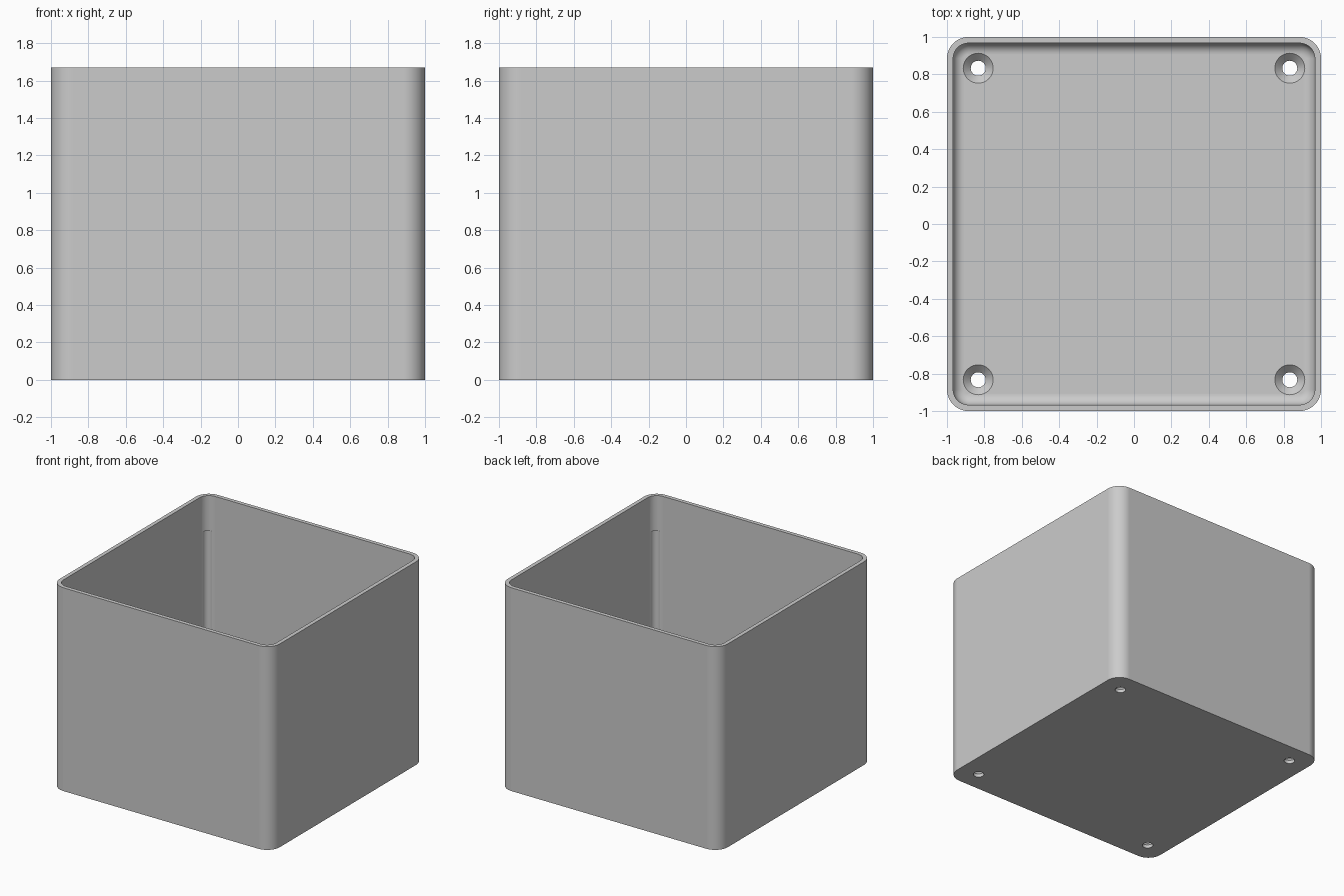
import bpy, bmesh
from math import sin, cos, pi, radians

cube = bpy.data.objects.get("Cube")
if cube:
    bpy.data.objects.remove(cube, do_unlink=True)

HEIGHT, WALL, FLOOR = 1.67, 0.033, 0.067
CORNER, FILLET = 0.115, 0.06
HOLE, HEAD, SPACING = 0.04, 0.08, 0.833

grey = bpy.data.materials.new("plain_grey")
grey.use_nodes = True
grey.diffuse_color = (0.6, 0.6, 0.6, 1)
grey.node_tree.nodes["Principled BSDF"].inputs["Base Color"].default_value = grey.diffuse_color


def rounded_square(half, radius, z, steps=10):
    """Ring of points around a square with rounded corners."""
    c = half - radius
    ring = []
    for k, (sx, sy) in enumerate(((1, 1), (-1, 1), (-1, -1), (1, -1))):
        for i in range(steps + 1):
            a = (k + i / steps) * pi / 2
            ring.append((sx * c + radius * cos(a), sy * c + radius * sin(a), z))
    return ring


def circle(x, y, radius, z, steps=40):
    return [(x + radius * cos(2 * pi * i / steps),
             y + radius * sin(2 * pi * i / steps), z) for i in range(steps)]


def loft(name, rings):
    """Closed solid skinned through a list of rings, capped at both ends."""
    bm = bmesh.new()
    loops = [[bm.verts.new(p) for p in ring] for ring in rings]
    n = len(loops[0])
    for low, high in zip(loops, loops[1:]):
        for i in range(n):
            j = (i + 1) % n
            bm.faces.new((low[i], low[j], high[j], high[i]))
    bm.faces.new(loops[0][::-1])
    bm.faces.new(loops[-1])
    bmesh.ops.recalc_face_normals(bm, faces=bm.faces[:])
    mesh = bpy.data.meshes.new(name)
    bm.to_mesh(mesh)
    bm.free()
    mesh.materials.append(grey)
    obj = bpy.data.objects.new(name, mesh)
    bpy.context.collection.objects.link(obj)
    return obj


# Open box: outer wall, rim, inner wall, filleted inner floor
inner, inner_r = 1 - WALL, CORNER - WALL
rings = [rounded_square(1, CORNER, 0), rounded_square(1, CORNER, HEIGHT),
         rounded_square(inner, inner_r, HEIGHT)]
for i in range(9):
    a = i / 8 * pi / 2
    inset = FILLET * (1 - cos(a))
    rings.append(rounded_square(inner - inset, inner_r - inset,
                                FLOOR + FILLET * (1 - sin(a))))
box = loft("open_box", rings)

# Countersunk screw holes and shallow inner corner grooves
cutters = []
for sx in (-1, 1):
    for sy in (-1, 1):
        x, y = sx * SPACING, sy * SPACING
        cutters.append(loft("screw_hole_cutter", [
            circle(x, y, HOLE, -0.1), circle(x, y, HOLE, FLOOR - 0.04),
            circle(x, y, HEAD, FLOOR), circle(x, y, HEAD, FLOOR + 0.1)]))
        x, y = sx * 0.925, sy * 0.925
        cutters.append(loft("corner_groove_cutter", [
            circle(x, y, HOLE, 0.2), circle(x, y, HOLE, 1.38)]))

for cutter in cutters:
    cutter.hide_render = True
    cut = box.modifiers.new("cut", 'BOOLEAN')
    cut.operation = 'DIFFERENCE'
    cut.solver = 'EXACT'
    cut.object = cutter

# Bake the cuts and discard the cutters
bpy.context.view_layer.update()
graph = bpy.context.evaluated_depsgraph_get()
result = bpy.data.meshes.new_from_object(box.evaluated_get(graph))
box.modifiers.clear()
box.data = result
for cutter in cutters:
    bpy.data.objects.remove(cutter, do_unlink=True)

# Smooth corners, crisp rim and flat sides
bpy.ops.object.select_all(action='DESELECT')
box.select_set(True)
bpy.context.view_layer.objects.active = box
bpy.ops.object.shade_smooth_by_angle(angle=radians(30))
weighted = box.modifiers.new("flat_sides", 'WEIGHTED_NORMAL')
weighted.keep_sharp = True
